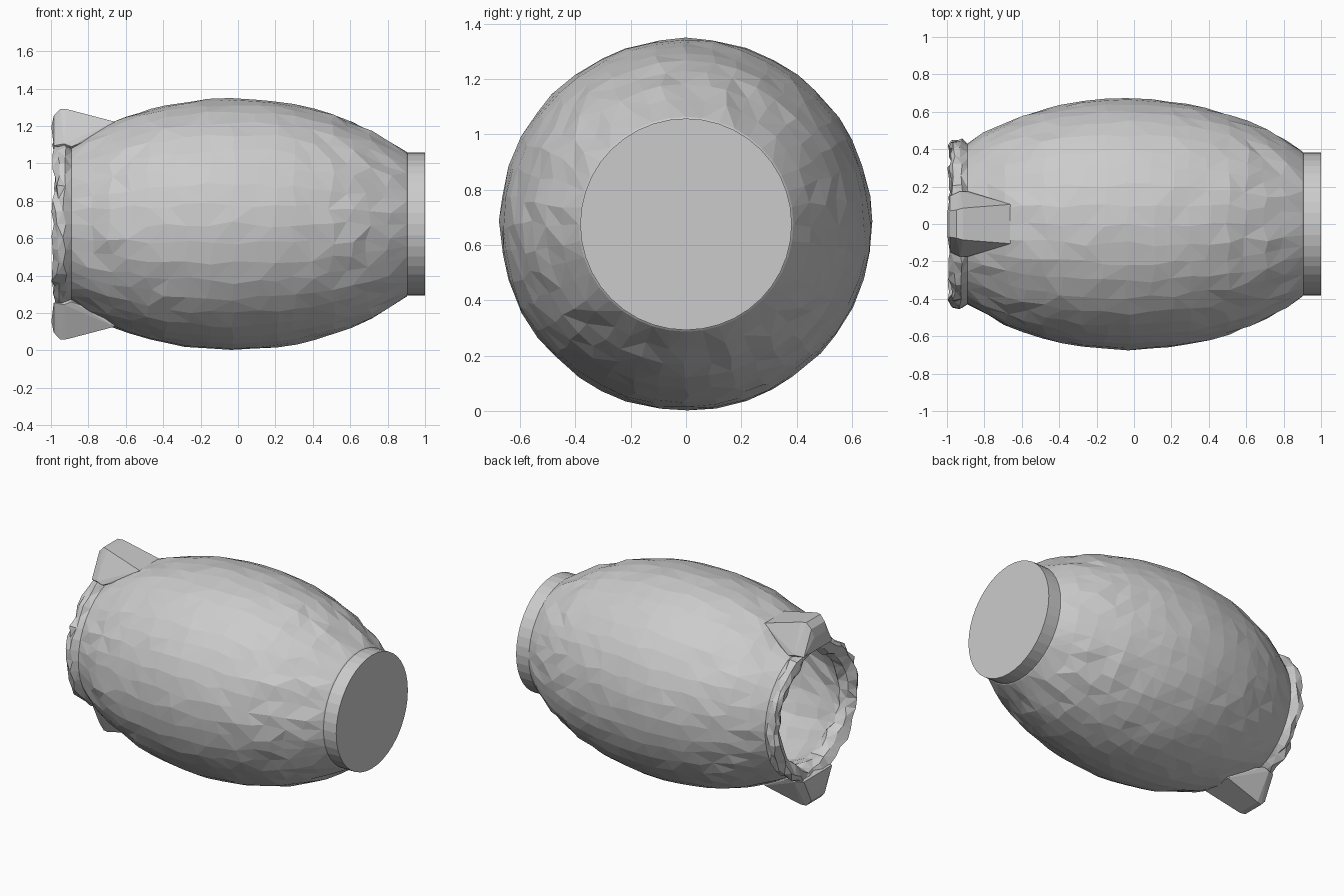
import bpy, bmesh, math, random

if "Cube" in bpy.data.objects:
    bpy.data.objects.remove(bpy.data.objects["Cube"])

random.seed(4)
CZ = 0.675   # height of the lying axis
SEG = 40


def finish(bm, name):
    bmesh.ops.recalc_face_normals(bm, faces=bm.faces)
    mesh = bpy.data.meshes.new(name)
    bm.to_mesh(mesh)
    bm.free()
    obj = bpy.data.objects.new(name, mesh)
    bpy.context.collection.objects.link(obj)
    return obj


# Profile (x, radius, jitter kind): base, belly, chipped lip, hollow inside
profile = [
    (1.0, .382, 0), (.905, .382, 0), (.9, .388, 0),
    (.8, .452, 1), (.7, .507, 1), (.6, .553, 1), (.5, .59, 1), (.4, .618, 1),
    (.3, .641, 1), (.2, .657, 1), (.1, .667, 1), (-.03, .673, 1), (-.15, .668, 1),
    (-.27, .656, 1), (-.38, .638, 1), (-.48, .614, 1), (-.58, .582, 1),
    (-.68, .543, 1), (-.79, .487, 1), (-.89, .43, 0),
    (-.925, .452, 2), (-.965, .45, 2), (-.985, .415, 2), (-.955, .365, 2), (-.9, .345, 2),
    (-.85, .38, 0), (-.7, .465, 1), (-.5, .545, 1), (-.25, .597, 1), (0, .61, 1),
    (.25, .59, 1), (.5, .525, 1), (.7, .44, 1), (.84, .36, 0),
]

# Vessel body
bm = bmesh.new()
rings = []
for x, r, kind in profile:
    ring = []
    for i in range(SEG):
        a = 2 * math.pi * i / SEG
        px, pr = x, r
        if kind == 1:
            px += random.uniform(-.02, .02)
            pr += (r * .0 + random.uniform(-.003, .003))
            a += random.uniform(-.025, .025)
        elif kind == 2:
            px = max(-1, px + random.uniform(-.013, .013))
            pr += random.uniform(-.013, .013)
            if abs(math.cos(a)) > .95 and r < .42:
                pr += .03   # mouth widens at the two lugs
        ring.append(bm.verts.new((px, pr * math.sin(a), CZ + pr * math.cos(a))))
    rings.append(ring)
for ra, rb in zip(rings, rings[1:]):
    for i in range(SEG):
        j = (i + 1) % SEG
        bm.faces.new((ra[i], ra[j], rb[j], rb[i]))
bm.faces.new(rings[0])
bm.faces.new(rings[-1])
bmesh.ops.triangulate(bm, faces=[f for f in bm.faces if len(f.verts) == 4])
finish(bm, "vessel_body")

# Pointed lugs above and below the mouth
lug = [(-.66, .105, .548), (-.915, .085, .615), (-.95, .075, .617), (-.985, .07, .58),
       (-.998, .06, .52), (-.89, .175, .415), (-.93, .175, .43), (-.985, .15, .42),
       (-.66, .1, .50), (-.9, .12, .39), (-.985, .06, .42)]
for name, s in (("upper_lug", 1), ("lower_lug", -1)):
    bm = bmesh.new()
    for x, y, h in lug:
        for side in (1, -1):
            bm.verts.new((x, y * side, CZ + s * h))
    res = bmesh.ops.convex_hull(bm, input=bm.verts)
    bmesh.ops.delete(bm, geom=[v for v in bm.verts if not v.link_faces], context='VERTS')
    finish(bm, name)
